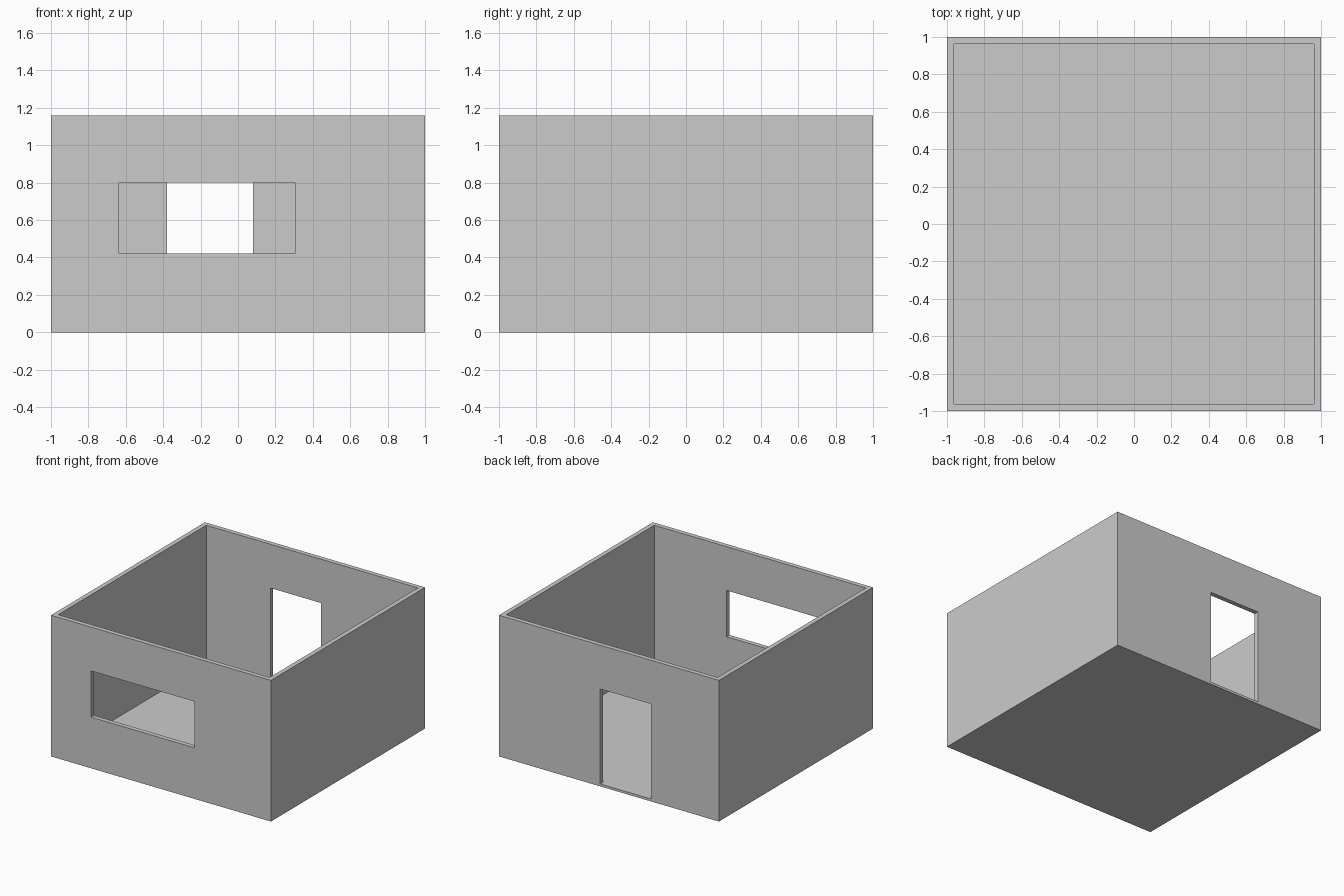
import bpy

if "Cube" in bpy.data.objects:
    bpy.data.objects.remove(bpy.data.objects["Cube"])


def box(name, x, y, z):
    """Axis-aligned box from (min, max) ranges."""
    bpy.ops.mesh.primitive_cube_add(
        size=1, location=[(a + b) / 2 for a, b in (x, y, z)])
    ob = bpy.context.object
    ob.name = name
    ob.scale = [b - a for a, b in (x, y, z)]
    bpy.ops.object.transform_apply(location=True, rotation=True, scale=True)
    return ob


def cut(target, name, x, y, z):
    """Subtract a box from the target, then discard the cutter."""
    cutter = box(name, x, y, z)
    cutter.hide_render = True
    mod = target.modifiers.new(name, 'BOOLEAN')
    mod.operation = 'DIFFERENCE'
    mod.solver = 'EXACT'
    mod.object = cutter
    bpy.context.view_layer.objects.active = target
    bpy.ops.object.modifier_apply(modifier=mod.name)
    bpy.data.objects.remove(cutter, do_unlink=True)


HEIGHT, WALL, FLOOR = 1.16, 0.038, 0.02
INNER = 1 - WALL

# Room shell: floor and four walls, open at the top
room = box("room_shell", (-1, 1), (-1, 1), (0, HEIGHT))
cut(room, "room_interior", (-INNER, INNER), (-INNER, INNER), (FLOOR, HEIGHT + 0.2))

# Wide window in the front wall
cut(room, "window_opening", (-0.635, 0.305), (-1.1, -0.9), (0.42, 0.80))

# Doorway in the back wall, its sill level with the floor
cut(room, "door_opening", (-0.38, 0.08), (0.9, 1.1), (FLOOR, 0.80))
